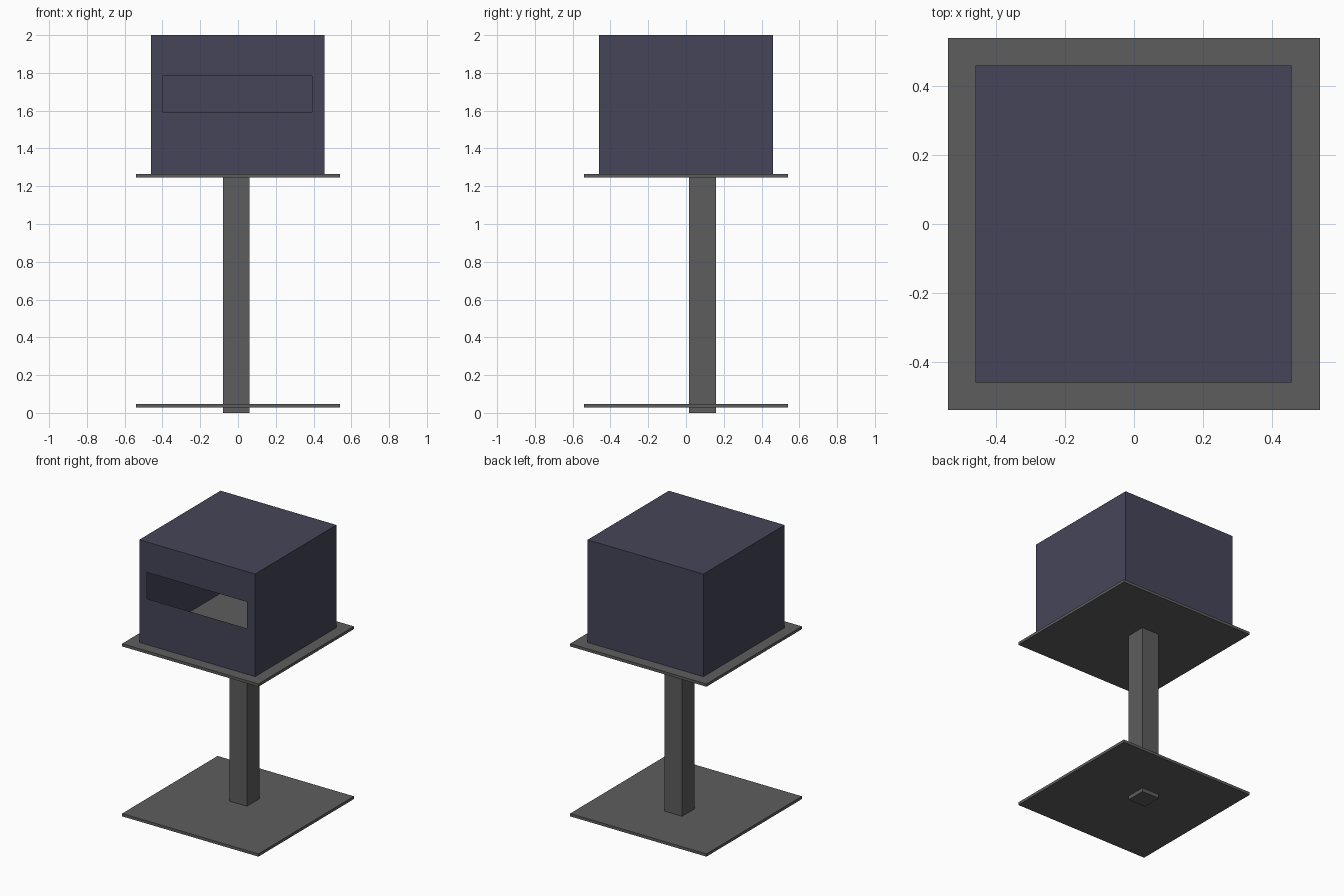
import bpy, bmesh

if "Cube" in bpy.data.objects:
    bpy.data.objects.remove(bpy.data.objects["Cube"])


def material(name, colour):
    m = bpy.data.materials.new(name)
    m.diffuse_color = (*colour, 1)
    m.use_nodes = True
    m.node_tree.nodes["Principled BSDF"].inputs["Base Color"].default_value = m.diffuse_color
    return m


def box_mesh(lo, hi):
    bm = bmesh.new()
    bmesh.ops.create_cube(bm, size=1)
    for v in bm.verts:
        v.co = [(a + b) / 2 + c * (b - a) for a, b, c in zip(lo, hi, v.co)]
    return bm


def finish(bm, name, mat):
    me = bpy.data.meshes.new(name)
    bm.to_mesh(me)
    bm.free()
    me.materials.append(mat)
    ob = bpy.data.objects.new(name, me)
    bpy.context.collection.objects.link(ob)
    return ob


grey = material("dark_grey", (0.11, 0.11, 0.11))
slate = material("slate_blue", (0.06, 0.06, 0.1))

# Base plate and shelf plate
for name, z0, z1 in (("base_plate", 0.028, 0.048), ("shelf_plate", 1.245, 1.265)):
    finish(box_mesh((-0.54, -0.54, z0), (0.54, 0.54, z1)), name, grey)

# Off-centre square post, poking slightly below the base plate
finish(box_mesh((-0.08, 0.016, 0), (0.06, 0.158, 1.25)), "post", grey)

# Thin-walled housing, open underneath, with a slot in the front wall
bm = box_mesh((-0.46, -0.46, 1.264), (0.458, 0.46, 2.0))
bm.normal_update()
bottom = next(f for f in bm.faces if f.normal.z < -0.9)
front = next(f for f in bm.faces if f.normal.y < -0.9)
bmesh.ops.delete(bm, geom=[bottom], context='FACES_ONLY')
bmesh.ops.inset_individual(bm, faces=[front], thickness=0.05)
for v in front.verts:
    v.co.x = -0.40 if v.co.x < 0 else 0.392
    v.co.z = 1.593 if v.co.z < 1.63 else 1.783
bmesh.ops.delete(bm, geom=[front], context='FACES_ONLY')
finish(bm, "housing", slate)
